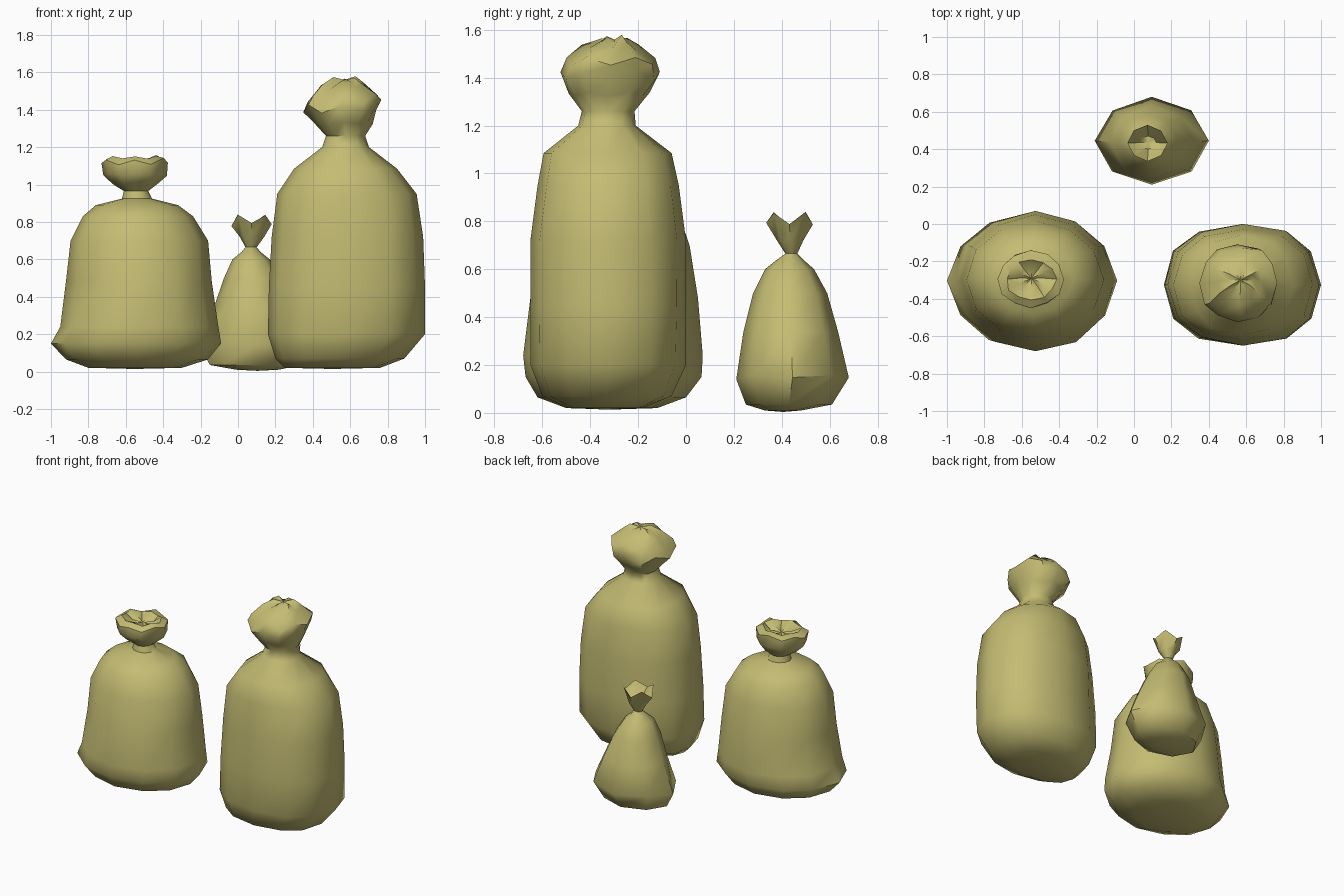
import bpy, bmesh, math, random

mat = bpy.data.materials.new("sack_cloth")
mat.diffuse_color = (0.55, 0.50, 0.17, 1)


def spow(v, p):
    return math.copysign(abs(v) ** p, v)


def sack(name, rings, sides, power, seed, close_z=None):
    """Loft rings (z, x0, x1, y0, y1, radial crumple, z crumple) bottom to top."""
    rnd = random.Random(seed)
    bm = bmesh.new()
    loops = []
    for z, x0, x1, y0, y1, jr, jz in rings:
        cx, cy, hx, hy = (x0 + x1) / 2, (y0 + y1) / 2, (x1 - x0) / 2, (y1 - y0) / 2
        loop = []
        for i in range(sides):
            a = 2 * math.pi * i / sides
            k = 1 - rnd.uniform(0, jr) * (0 if i % (sides / 4) == 0 and jr < 0.1 else 1)
            dz = jz * ((1 if i % 2 else -1) * 0.6 + rnd.uniform(-0.4, 0.4))
            loop.append(bm.verts.new((cx + hx * k * spow(math.cos(a), 2 / power),
                                      cy + hy * k * spow(math.sin(a), 2 / power), z + dz)))
        loops.append(loop)
    for a, b in zip(loops, loops[1:]):
        for i in range(sides):
            j = (i + 1) % sides
            bm.faces.new((a[i], a[j], b[j], b[i]))
    # close both ends with a fan
    for loop, dz in ((loops[0], -0.006), (loops[-1], 0.0)):
        c = sum((v.co for v in loop), loop[0].co * 0) / sides
        c.z += dz
        mid = bm.verts.new(c)
        for i in range(sides):
            bm.faces.new((loop[i], loop[(i + 1) % sides], mid))
    bmesh.ops.recalc_face_normals(bm, faces=bm.faces)
    me = bpy.data.meshes.new(name)
    bm.to_mesh(me)
    bm.free()
    me.materials.append(mat)
    ob = bpy.data.objects.new(name, me)
    bpy.context.collection.objects.link(ob)
    bpy.context.view_layer.objects.active = ob
    ob.select_set(True)
    bpy.ops.object.shade_smooth_by_angle(angle=math.radians(50))
    ob.select_set(False)


# wide sack on the left, knot with a sunken top
sack("wide_sack", [
    (0.020, -0.80, -0.30, -0.50, -0.12, 0.04, 0),
    (0.065, -0.92, -0.16, -0.62, 0.00, 0.04, 0),
    (0.150, -1.00, -0.09, -0.67, 0.065, 0.04, 0),
    (0.240, -0.95, -0.105, -0.68, 0.07, 0.04, 0),
    (0.480, -0.92, -0.14, -0.65, 0.05, 0.04, 0),
    (0.700, -0.895, -0.16, -0.61, 0.015, 0.04, 0),
    (0.830, -0.83, -0.24, -0.56, -0.03, 0.04, 0),
    (0.890, -0.76, -0.32, -0.48, -0.10, 0.04, 0),
    (0.925, -0.62, -0.46, -0.36, -0.21, 0.04, 0),
    (0.965, -0.61, -0.48, -0.35, -0.22, 0.04, 0),
    (1.010, -0.67, -0.43, -0.40, -0.18, 0.06, 0.01),
    (1.055, -0.72, -0.38, -0.45, -0.14, 0.08, 0.01),
    (1.125, -0.73, -0.375, -0.45, -0.14, 0.08, 0.02),
    (1.145, -0.69, -0.41, -0.41, -0.18, 0.12, 0.015),
    (1.110, -0.63, -0.47, -0.35, -0.23, 0.20, 0.02),
], 12, 2.1, 3)

# tall sack on the right, crumpled domed top
sack("tall_sack", [
    (0.020, 0.25, 0.76, -0.49, -0.18, 0.04, 0),
    (0.070, 0.20, 0.89, -0.60, -0.06, 0.04, 0),
    (0.200, 0.16, 1.00, -0.65, 0.00, 0.03, 0),
    (0.450, 0.165, 1.00, -0.65, 0.00, 0.03, 0),
    (0.720, 0.18, 0.99, -0.65, 0.00, 0.03, 0),
    (0.950, 0.21, 0.955, -0.62, -0.03, 0.03, 0),
    (1.085, 0.30, 0.85, -0.595, -0.06, 0.04, 0),
    (1.200, 0.45, 0.70, -0.45, -0.21, 0.04, 0),
    (1.260, 0.47, 0.68, -0.435, -0.215, 0.04, 0),
    (1.330, 0.41, 0.72, -0.49, -0.15, 0.08, 0.015),
    (1.410, 0.345, 0.76, -0.53, -0.10, 0.12, 0.03),
    (1.465, 0.37, 0.78, -0.52, -0.11, 0.12, 0.03),
    (1.525, 0.42, 0.70, -0.44, -0.18, 0.15, 0.02),
    (1.560, 0.50, 0.64, -0.36, -0.24, 0.15, 0.02),
], 12, 2.4, 8)

# small sack at the back, pointed rim around a deep hollow
sack("small_sack", [
    (0.010, -0.01, 0.22, 0.33, 0.48, 0.04, 0),
    (0.035, -0.15, 0.33, 0.25, 0.61, 0.04, 0),
    (0.150, -0.21, 0.40, 0.21, 0.68, 0.04, 0.01),
    (0.340, -0.13, 0.315, 0.24, 0.635, 0.04, 0),
    (0.500, -0.075, 0.235, 0.28, 0.59, 0.04, 0),
    (0.600, -0.03, 0.17, 0.33, 0.535, 0.04, 0),
    (0.640, 0.02, 0.12, 0.38, 0.49, 0.04, 0),
    (0.665, 0.04, 0.10, 0.415, 0.465, 0.04, 0),
    (0.720, 0.01, 0.14, 0.38, 0.49, 0.05, 0),
    (0.805, -0.035, 0.18, 0.335, 0.53, 0.06, 0.045),
    (0.730, 0.03, 0.12, 0.40, 0.47, 0.06, 0.01),
], 8, 2.0, 5)
